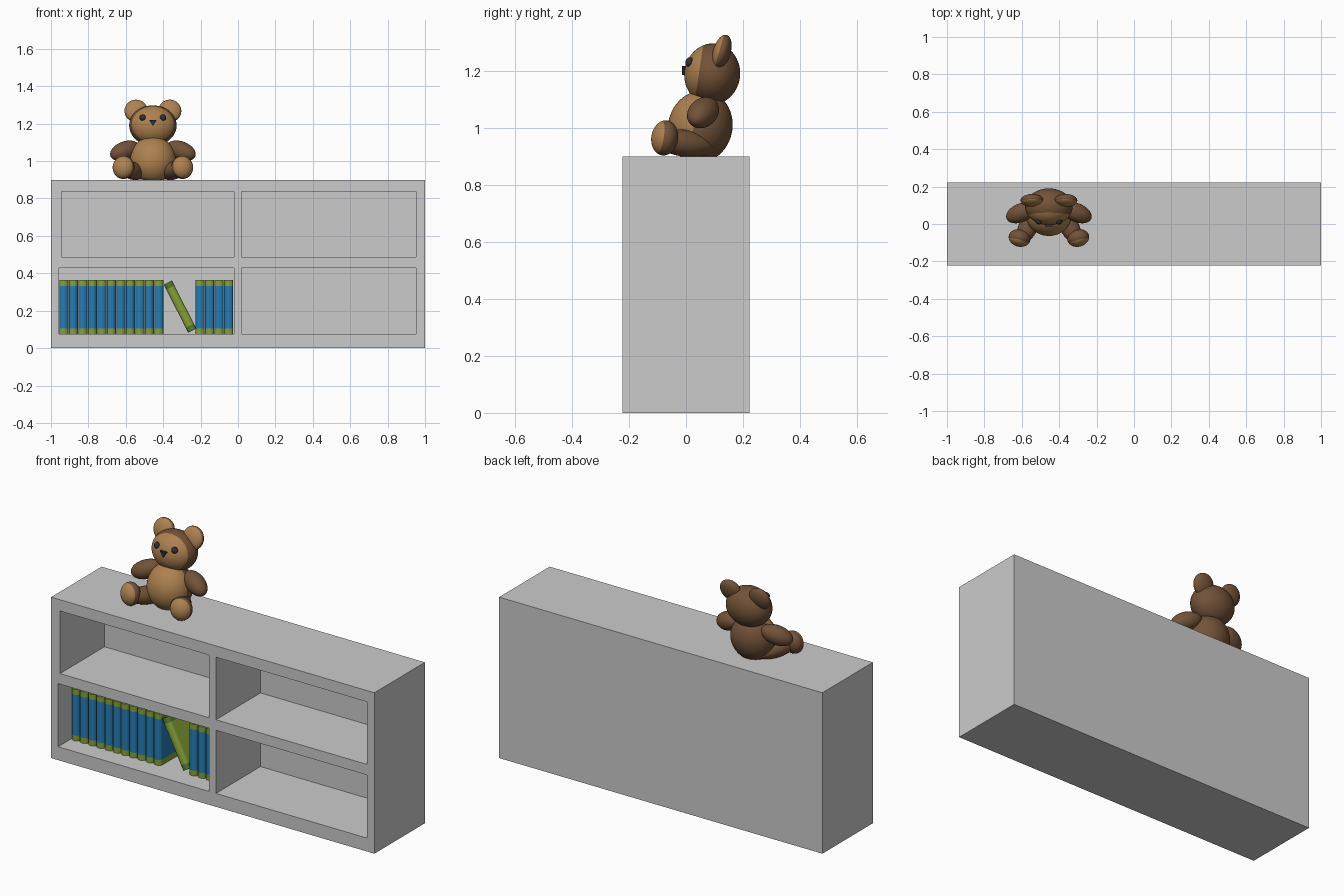
import bpy, bmesh, math
from mathutils import Matrix, Vector

if "Cube" in bpy.data.objects:
    bpy.data.objects.remove(bpy.data.objects["Cube"])


def material(name, rgb):
    m = bpy.data.materials.new(name)
    m.diffuse_color = (*rgb, 1)
    m.use_nodes = True
    m.node_tree.nodes["Principled BSDF"].inputs["Base Color"].default_value = m.diffuse_color
    return m


brown = material("brown_fur", (0.17, 0.085, 0.04))
tan = material("tan_fur", (0.42, 0.22, 0.08))
black = material("dark_plastic", (0.03, 0.03, 0.035))
blue = material("blue_cover", (0.02, 0.20, 0.45))
olive = material("olive_cover", (0.24, 0.36, 0.04))
green = material("green_trim", (0.09, 0.20, 0.03))


def make(name, bm, mats=(), smooth=False):
    bmesh.ops.recalc_face_normals(bm, faces=bm.faces)
    me = bpy.data.meshes.new(name)
    bm.to_mesh(me)
    bm.free()
    for m in mats:
        me.materials.append(m)
    if smooth:
        me.shade_smooth()
    ob = bpy.data.objects.new(name, me)
    bpy.context.collection.objects.link(ob)
    return ob


def add_box(bm, lo, hi):
    lo, hi = Vector(lo), Vector(hi)
    mat = Matrix.Translation((lo + hi) / 2) @ Matrix.Diagonal((*(hi - lo), 1))
    bmesh.ops.create_cube(bm, size=1, matrix=mat)


# Bookcase: solid block with four compartments cut from the front
bm = bmesh.new()
add_box(bm, (-1, -0.223, 0), (1, 0.223, 0.9))
case = make("bookcase", bm)
bm = bmesh.new()
for x0, x1, z0, z1 in ((-0.945, -0.022, 0.487, 0.837), (0.02, 0.953, 0.487, 0.837),
                       (-0.957, -0.022, 0.075, 0.428), (0.02, 0.953, 0.075, 0.428)):
    add_box(bm, (x0, -0.4, z0), (x1, 0.17, z1))
cutter = make("compartment_cutter", bm)
cutter.hide_render = True
mod = case.modifiers.new("compartments", 'BOOLEAN')
mod.object = cutter
mod.operation = 'DIFFERENCE'
mod.solver = 'EXACT'
bpy.context.view_layer.objects.active = case
bpy.ops.object.modifier_apply(modifier=mod.name)
bpy.data.objects.remove(cutter)


# Books: rounded-spine profile stacked in three bands (trim, cover, trim)
def book(name, x, z, cover, trim, tilt=0):
    w, h, y0, y1 = 0.0245, 0.144, -0.118, 0.15
    outline = [(w, y1), (-w, y1)]
    for i in range(9):
        a = math.pi * i / 8
        outline.append((-w * math.cos(a), y0 + 0.02 - 0.02 * math.sin(a)))
    bm = bmesh.new()
    rings = [[bm.verts.new((px, py, pz)) for px, py in outline]
             for pz in (-h, -h + 0.03, h - 0.03, h)]
    n = len(outline)
    for k in range(3):
        for i in range(n):
            j = (i + 1) % n
            f = bm.faces.new((rings[k][i], rings[k][j], rings[k + 1][j], rings[k + 1][i]))
            f.material_index = 0 if k == 1 else 1
    for ring in (rings[0], rings[3]):
        bm.faces.new(ring).material_index = 1
    ob = make(name, bm, (cover, trim))
    ob.location = (x, 0, z)
    ob.rotation_euler.y = tilt


for i in range(11):
    book("book_left", -0.931 + i * 0.0508, 0.219, blue, olive)
for i in range(4):
    book("book_right", -0.203 + i * 0.0508, 0.219, blue, olive)
book("leaning_book", -0.31, 0.222, olive, green, -math.radians(27))

# Bear: ellipsoids whose pole points along a direction; a cap there can be tan
CX = -0.455


def blob(name, centre, radii, direction=(0, -1, 0), cap=None, base=brown, floor=0.0):
    d = Vector(direction).normalized()
    side = d.cross(Vector((0, 0, 1))).normalized()
    up = side.cross(d)
    rot = Matrix((side, up, d)).transposed()
    bm = bmesh.new()
    bmesh.ops.create_uvsphere(bm, u_segments=40, v_segments=32, radius=1)
    for f in bm.faces:
        f.material_index = int(cap is not None and f.calc_center_median().z > cap)
    for v in bm.verts:
        p = rot @ Vector((v.co.x * radii[0], v.co.y * radii[1], v.co.z * radii[2]))
        v.co = p + Vector(centre) + Vector((CX, 0, 0))
        v.co.z = max(v.co.z, floor)
    return make(name, bm, (base, tan), True)


blob("bear_body", (0, 0.05, 1.005), (0.122, 0.128, 0.113), (0, -1, 0.25), 0.2, floor=0.9)
blob("bear_head", (0, 0.092, 1.19), (0.127, 0.108, 0.098), (0, -1, 0.15), 0.5)

for name, s in (("left", -1), ("right", 1)):
    blob("bear_ear_" + name, (s * 0.09, 0.126, 1.268), (0.062, 0.062, 0.031),
         (0, -1, 0.28), 0.3)
    blob("bear_arm_" + name, (s * 0.15, 0.06, 1.055), (0.05, 0.05, 0.086),
         (s * 0.87, -0.37, -0.33))
    blob("bear_thigh_" + name, (s * 0.105, -0.005, 0.947), (0.052, 0.047, 0.115),
         (s * 0.45, -0.88, 0.12), floor=0.9)
    blob("bear_foot_" + name, (s * 0.157, -0.075, 0.966), (0.059, 0.062, 0.046),
         (s * 0.25, -0.95, 0.15), 0.4)
    blob("bear_eye_" + name, (s * 0.055, 0.011, 1.233), (0.017, 0.017, 0.012),
         (s * 0.4, -0.85, 0.35), base=black)

# Nose: small downward-pointing triangular wedge
bm = bmesh.new()
pts = ((-0.02, 1.219), (0.02, 1.219), (0, 1.187))
front = [bm.verts.new((CX + x, -0.014, z)) for x, z in pts]
back = [bm.verts.new((CX + x, 0.02, z)) for x, z in pts]
bm.faces.new(front)
bm.faces.new(back)
for i in range(3):
    j = (i + 1) % 3
    bm.faces.new((front[i], front[j], back[j], back[i]))
make("bear_nose", bm, (black,))
